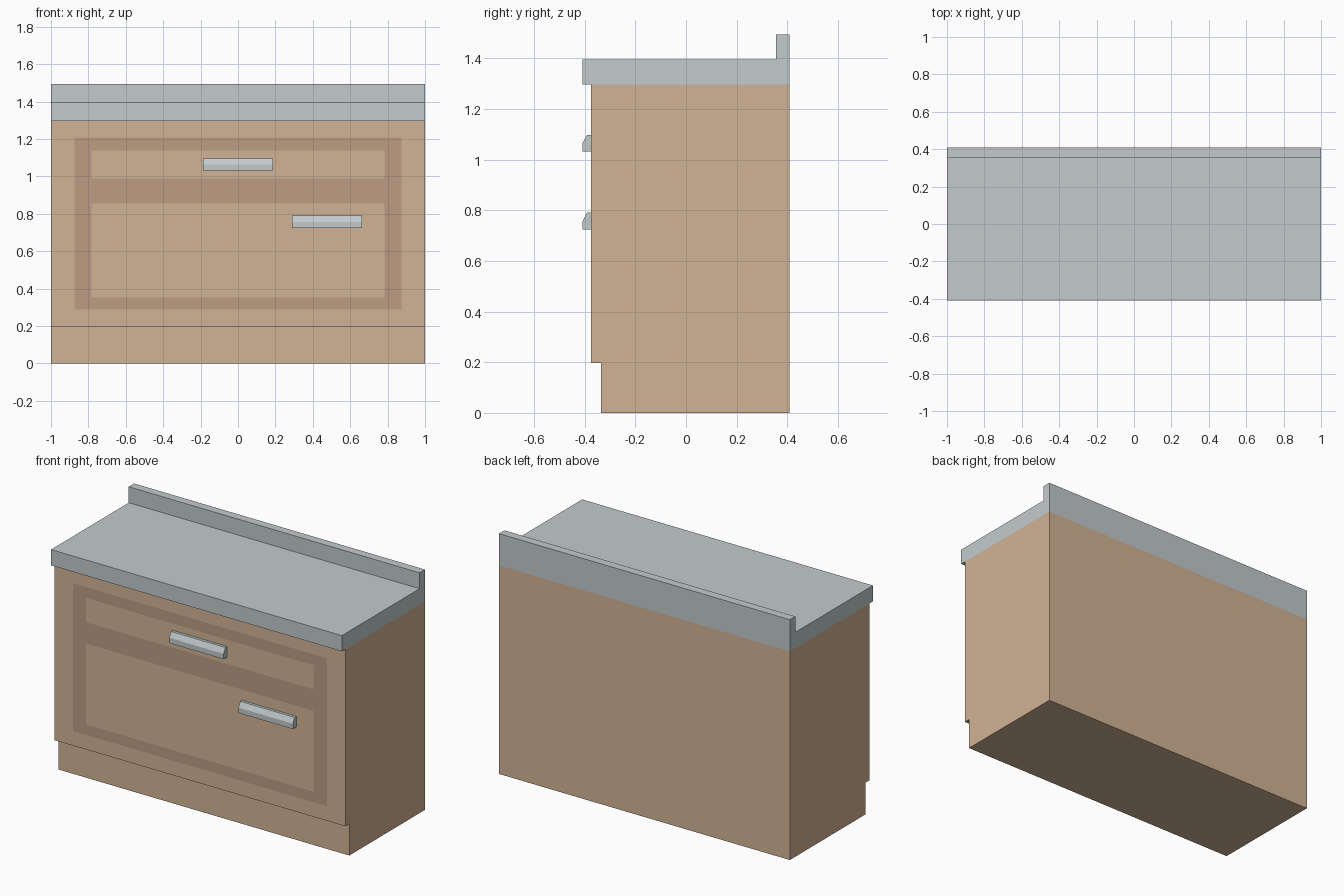
import bpy
import bmesh
from mathutils import Vector

if "Cube" in bpy.data.objects:
    bpy.data.objects.remove(bpy.data.objects["Cube"])


def material(name, rgb):
    mat = bpy.data.materials.new(name)
    mat.diffuse_color = (*rgb, 1.0)
    mat.use_nodes = True
    mat.node_tree.nodes["Principled BSDF"].inputs["Base Color"].default_value = mat.diffuse_color
    return mat


WOOD = material("wood", (0.64, 0.45, 0.30))
TRIM = material("dark_wood", (0.51, 0.34, 0.23))
STONE = material("grey_stone", (0.54, 0.60, 0.61))
METAL = material("pale_metal", (0.54, 0.60, 0.61))


def extrude_profile(name, profile, x0, x1, mat):
    """Extrude a closed (y, z) side profile from x0 to x1."""
    bm = bmesh.new()
    face = bm.faces.new([bm.verts.new((x0, y, z)) for y, z in profile])
    new = bmesh.ops.extrude_face_region(bm, geom=[face])["geom"]
    verts = [g for g in new if isinstance(g, bmesh.types.BMVert)]
    bmesh.ops.translate(bm, verts=verts, vec=(x1 - x0, 0, 0))
    bmesh.ops.recalc_face_normals(bm, faces=bm.faces)
    mesh = bpy.data.meshes.new(name)
    bm.to_mesh(mesh)
    bm.free()
    obj = bpy.data.objects.new(name, mesh)
    obj.data.materials.append(mat)
    bpy.context.collection.objects.link(obj)
    return obj


BACK, FRONT, EDGE, KICK = 0.408, -0.374, -0.408, -0.335

# Cabinet body with recessed toe kick
cabinet = extrude_profile("cabinet_body", [
    (BACK, 0), (KICK, 0), (KICK, 0.197), (FRONT, 0.197),
    (FRONT, 1.297), (BACK, 1.297)], -1, 1, WOOD)
cabinet.data.materials.append(TRIM)

# Flush dark frame around the drawer and door panels, cut into the front face
OUTER_X, INNER_X = 0.873, 0.782
OUTER_Z = (0.288, 1.207)
PANELS_Z = [(0.353, 0.856), (0.989, 1.139)]


def is_front(face):
    return face.normal.y < -0.9 and abs(face.calc_center_median().y - FRONT) < 1e-3


bm = bmesh.new()
bm.from_mesh(cabinet.data)
cuts = [((x, 0, 0), (1, 0, 0)) for x in (-OUTER_X, -INNER_X, INNER_X, OUTER_X)]
cuts += [((0, 0, z), (0, 0, 1)) for pair in [OUTER_Z, *PANELS_Z] for z in pair]
for co, no in cuts:
    bm.normal_update()
    faces = [f for f in bm.faces if is_front(f)]
    geom = list({g for f in faces for g in (*f.verts, *f.edges, f)})
    bmesh.ops.bisect_plane(bm, geom=geom, plane_co=Vector(co), plane_no=Vector(no))
bm.normal_update()
for f in bm.faces:
    c = f.calc_center_median()
    in_frame = abs(c.x) < OUTER_X and OUTER_Z[0] < c.z < OUTER_Z[1]
    in_panel = abs(c.x) < INNER_X and any(a < c.z < b for a, b in PANELS_Z)
    if is_front(f) and in_frame and not in_panel:
        f.material_index = 1
bm.to_mesh(cabinet.data)
bm.free()

# Countertop with raised backsplash
extrude_profile("countertop", [
    (BACK, 1.297), (EDGE, 1.297), (EDGE, 1.395), (0.355, 1.395),
    (0.355, 1.494), (BACK, 1.494)], -1, 1, STONE)

# Chamfered bar handles
for name, x, z in (("drawer_handle", 0, 1.031), ("door_handle", 0.476, 0.724)):
    extrude_profile(name, [
        (FRONT, z), (EDGE, z), (EDGE, z + 0.033),
        (-0.391, z + 0.066), (FRONT, z + 0.066)], x - 0.187, x + 0.187, METAL)
